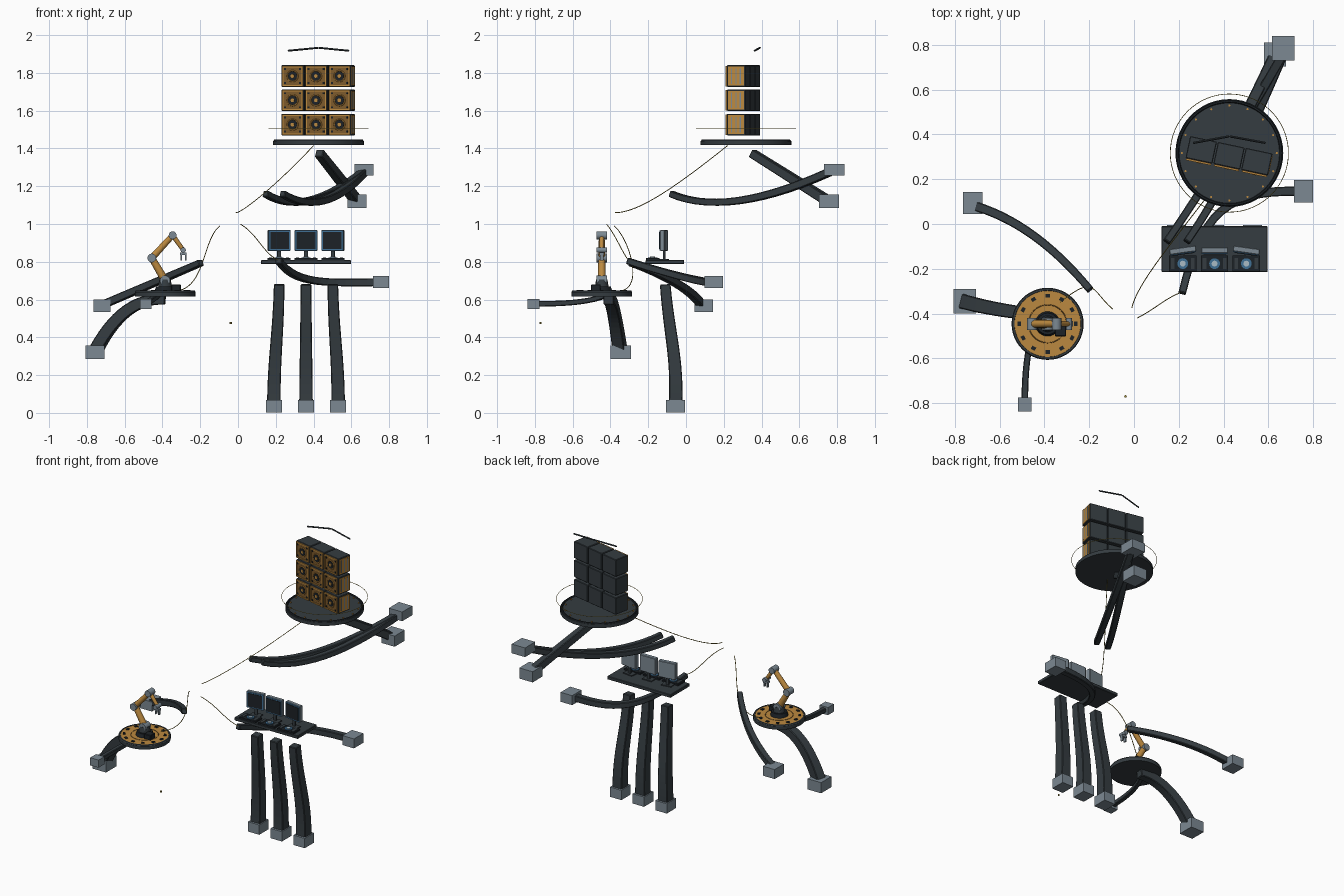
import bpy, bmesh, math
from mathutils import Vector, Matrix

if "Cube" in bpy.data.objects:
    bpy.data.objects.remove(bpy.data.objects["Cube"])

COL = {"dark": (.035, .045, .052), "black": (.012, .016, .02), "steel": (.2, .25, .29),
       "orange": (.5, .25, .05), "brown": (.2, .1, .025), "blue": (.05, .16, .3),
       "gold": (.35, .27, .05), "pale": (.4, .5, .56)}
MATS = {}
for k, c in COL.items():
    MATS[k] = bpy.data.materials.new(k)
    MATS[k].diffuse_color = (*c, 1)


def finish(name, bm, mat, smooth=False, bevel=0):
    bmesh.ops.recalc_face_normals(bm, faces=bm.faces)
    me = bpy.data.meshes.new(name)
    bm.to_mesh(me)
    bm.free()
    me.materials.append(MATS[mat])
    ob = bpy.data.objects.new(name, me)
    bpy.context.collection.objects.link(ob)
    if bevel:
        b = ob.modifiers.new("bevel", "BEVEL")
        b.width, b.segments = bevel, 1
    if smooth:
        bpy.context.view_layer.objects.active = ob
        ob.select_set(True)
        bpy.ops.object.shade_smooth_by_angle(angle=.6)
        ob.select_set(False)
    return ob


def box(name, c, size, mat, frame=Matrix(), bevel=0):
    bm = bmesh.new()
    bmesh.ops.create_cube(bm, size=1, matrix=frame @ Matrix.Translation(c) @ Matrix.Diagonal((*size, 1)))
    return finish(name, bm, mat, bevel=bevel)


def rod(name, a, b, r, mat, r2=None, n=24):
    a, b = Vector(a), Vector(b)
    bm = bmesh.new()
    q = (b - a).to_track_quat("Z", "Y").to_matrix().to_4x4()
    bmesh.ops.create_cone(bm, cap_ends=True, segments=n, radius1=r, radius2=r if r2 is None else r2,
                          depth=(b - a).length, matrix=Matrix.Translation((a + b) / 2) @ q)
    return finish(name, bm, mat, n > 8)


def torus(name, frame, R, r, mat, n=48, m=6):
    bm = bmesh.new()
    rings = [[bm.verts.new(frame @ Vector(((R + r * math.cos(v)) * math.cos(u), (R + r * math.cos(v)) * math.sin(u),
              r * math.sin(v)))) for v in [2 * math.pi * j / m for j in range(m)]]
             for u in [2 * math.pi * i / n for i in range(n)]]
    for i in range(n):
        for j in range(m):
            k, l = (i + 1) % n, (j + 1) % m
            bm.faces.new((rings[i][j], rings[k][j], rings[k][l], rings[i][l]))
    return finish(name, bm, mat)


def sweep(name, pts, w0, w1, mat, sides=4, n=14):
    """Tapered tube along a Bezier curve through the control points."""
    bm, rings = bmesh.new(), []

    def point(t):
        p = [Vector(q) for q in pts]
        while len(p) > 1:
            p = [a.lerp(b, t) for a, b in zip(p, p[1:])]
        return p[0]
    ref = Vector((0, 0, 1))
    if abs((point(1) - point(0)).normalized().z) > .85:
        ref = Vector((0, 1, 0))
    for i in range(n + 1):
        t = i / n
        d = (point(min(1, t + .01)) - point(max(0, t - .01))).normalized()
        s = d.cross(ref).normalized()
        u = s.cross(d)
        r = (w0 + (w1 - w0) * t) / 2 / math.cos(math.pi / sides)
        rings.append([bm.verts.new(point(t) + r * (math.cos(a) * s + math.sin(a) * u))
                      for a in [2 * math.pi * (j + .5) / sides for j in range(sides)]])
    for a, b in zip(rings, rings[1:]):
        for j in range(sides):
            k = (j + 1) % sides
            bm.faces.new((a[j], a[k], b[k], b[j]))
    bm.faces.new(rings[0])
    bm.faces.new(rings[-1])
    return finish(name, bm, mat, bevel=.004 if sides == 4 else 0)


# Cabinet platform with studs and floating ring
PX, PY = .426, .317
rod("cabinet_platform", (PX, PY, 1.417), (PX, PY, 1.44), .241, "dark", n=48)
torus("platform_rim", Matrix.Translation((PX, PY, 1.44)), .231, .007, "black")
torus("floating_ring", Matrix.Translation((PX, PY, 1.503)), .264, .0015, "gold", 64)
for i in range(16):
    a = math.tau * i / 16
    x, y = PX + .212 * math.cos(a), PY + .212 * math.sin(a)
    rod("platform_stud", (x, y, 1.438), (x, y, 1.446), .005, "orange", n=8)

# Three by three wall of cabinets
for col in (-1, 0, 1):
    for z in (1.526, 1.655, 1.783):
        F = Matrix.Translation((.424, .302, z)) @ Matrix.Rotation(math.radians(-12), 4, "Z") \
            @ Matrix.Translation((col * .127, 0, 0))
        box("cabinet", (0, .003, 0), (.122, .1, .115), "dark", F, .003)
        box("cabinet_front", (0, -.049, 0), (.112, .006, .106), "brown", F)
        for s in (-1, 1):
            box("front_frame_side", (s * .053, -.053, 0), (.008, .006, .108), "orange", F)
            box("front_frame_bar", (0, -.053, s * .05), (.1, .006, .008), "orange", F)
            for t in (-1, 1):
                box("corner_bolt", (s * .04, -.053, t * .037), (.01, .004, .01), "black", F)
        R = F @ Matrix.Translation((0, -.053, 0)) @ Matrix.Rotation(math.pi / 2, 4, "X")
        torus("dial_ring", R, .029, .003, "orange", 24)
        rod("dial", F @ Vector((0, -.05, 0)), F @ Vector((0, -.055, 0)), .024, "black")
        rod("dial_hub", F @ Vector((0, -.05, 0)), F @ Vector((0, -.058, 0)), .01, "orange")
        if col == 1:
            box("side_panel", (.062, .002, 0), (.004, .086, .1), "orange", F)
            for k in range(-1, 2):
                box("side_slot", (.064, .002 + k * .024, 0), (.003, .006, .082), "steel", F)

# Folded canopy bar
for s in (-1, 1):
    sweep("canopy_bar", [(PX, .392, 1.933), (PX + s * .163, .362, 1.917)], .01, .01, "dark", n=1)

# Supports of the cabinet platform
for x in (.145, .235):
    sweep("cabinet_arm", [(x, -.08, 1.16), (x + .21, .22, 1.03), (.667, .76, 1.275)], .034, .042, "dark")
sweep("cabinet_strut", [(.43, .35, 1.375), (.53, .55, 1.25), (.63, .755, 1.12)], .045, .052, "dark")
box("cabinet_arm_anchor", (.667, .785, 1.287), (.1, .108, .062), "steel")
box("cabinet_strut_anchor", (.63, .757, 1.12), (.1, .108, .072), "steel")

# Desk with monitors and consoles
box("desk_top", (.36, -.112, .798), (.475, .205, .022), "dark", bevel=.003)
for i in (-1, 0, 1):
    x = .36 + i * .142
    F = Matrix.Translation((x, -.117, 0)) @ Matrix.Rotation(math.radians(-8 * i), 4, "Z")
    box("monitor", (0, 0, .913), (.12, .026, .11), "steel", F, .003)
    box("monitor_bezel", (0, -.0145, .913), (.116, .004, .106), "blue", F)
    box("monitor_screen", (0, -.0175, .913), (.1, .004, .09), "black", F)
    box("monitor_stand", (0, .002, .835), (.02, .012, .055), "dark", F)
    box("stand_foot", (0, 0, .812), (.07, .045, .007), "dark", F)
    box("console", (x, -.177, .813), (.122, .072, .012), "black")
    rod("console_disc", (x, -.177, .817), (x, -.177, .823), .024, "blue")
    rod("console_dial", (x, -.177, .82), (x, -.177, .827), .013, "pale")
    for s in (-1, 1):
        box("console_key", (x + s * .045, -.177, .82), (.016, .05, .004), "dark")

# Desk legs, feet and side arm
for i in (-1, 0, 1):
    a, b = .36 + i * .142, .36 + i * .17
    sweep("desk_leg", [(a, -.11, .68), (a + i * .004, -.09, .42), (b, -.045, .3), (b, -.055, .05)],
          .056, .072, "dark")
    box("desk_foot", (b, -.055, .034), (.085, .1, .066), "steel")
sweep("desk_arm", [(.215, -.31, .805), (.3, .05, .69), (.42, .16, .685), (.75, .145, .692)], .034, .042, "dark")
box("desk_arm_anchor", (.757, .147, .692), (.086, .1, .064), "steel")

# Robot turntable
RX, RY = -.386, -.446
rod("turntable", (RX, RY, .617), (RX, RY, .64), .16, "dark", n=48)
rod("turntable_top", (RX, RY, .638), (RX, RY, .645), .148, "orange", n=48)
torus("turntable_rim", Matrix.Translation((RX, RY, .64)), .153, .008, "dark")
for i in range(12):
    F = Matrix.Translation((RX, RY, 0)) @ Matrix.Rotation(math.tau * i / 12, 4, "Z")
    box("turntable_pad", (.126, 0, .647), (.016, .02, .006), "black", F)
torus("turntable_groove", Matrix.Translation((RX, RY, .645)), .085, .002, "brown")

# Robot arm with gripper
rod("robot_base", (RX, RY, .643), (RX, RY, .67), .056, "black", .048)
rod("robot_pedestal", (RX, RY, .67), (RX, RY, .705), .036, "dark", .03)
box("control_box", (-.328, -.477, .663), (.05, .05, .035), "black", bevel=.003)
J = [Vector(p) for p in ((RX, RY, .7), (-.456, RY, .82), (-.346, RY, .94), (-.29, RY, .862))]
for a, b, r in zip(J, J[1:], (.021, .018, .013)):
    rod("robot_link", a, b, r, "orange", r * .85, 16)
for p, r in zip(J, (.027, .023, .021, .014)):
    rod("robot_joint", p - Vector((0, .027, 0)), p + Vector((0, .027, 0)), r, "steel")
box("gripper_palm", (-.289, RY, .842), (.034, .026, .014), "steel")
for s in (-1, 1):
    box("gripper_finger", (-.289 + s * .012, RY, .823), (.008, .016, .03), "steel")

# Turntable supports
sweep("robot_arm_thick", [(-.385, -.41, .6), (-.6, -.39, .62), (-.75, -.35, .335)], .055, .066, "dark")
box("robot_anchor_low", (-.757, -.346, .32), (.1, .11, .072), "steel")
sweep("robot_arm_back", [(-.195, -.295, .795), (-.44, .0, .69), (-.71, .08, .575)], .034, .042, "dark")
box("robot_anchor_back", (-.72, .094, .567), (.088, .1, .064), "steel")
sweep("robot_arm_front", [(-.42, -.42, .625), (-.488, -.52, .575), (-.488, -.8, .578)], .026, .03, "dark")
box("robot_anchor_front", (-.488, -.807, .576), (.062, .062, .052), "steel")

# Thin cables and a loose bead
sweep("cabinet_cable", [(.4, .22, 1.415), (.2, -.05, 1.2), (.02, -.25, 1.06), (-.01, -.375, 1.06)],
      .004, .004, "gold", 6, 24)
sweep("desk_cable", [(.015, -.42, .998), (.11, -.37, .94), (.14, -.33, .83), (.225, -.3, .805)],
      .004, .004, "gold", 6, 24)
sweep("robot_cable", [(-.095, -.38, .99), (-.19, -.3, .92), (-.17, -.22, .66), (-.33, -.35, .645)],
      .004, .004, "gold", 6, 24)
rod("bead", (-.038, -.77, .47), (-.038, -.77, .48), .006, "gold", n=8)

for m in bpy.data.materials:
    if m.users and not m.is_grease_pencil:
        m.use_nodes = True
        m.node_tree.nodes["Principled BSDF"].inputs["Base Color"].default_value = m.diffuse_color
